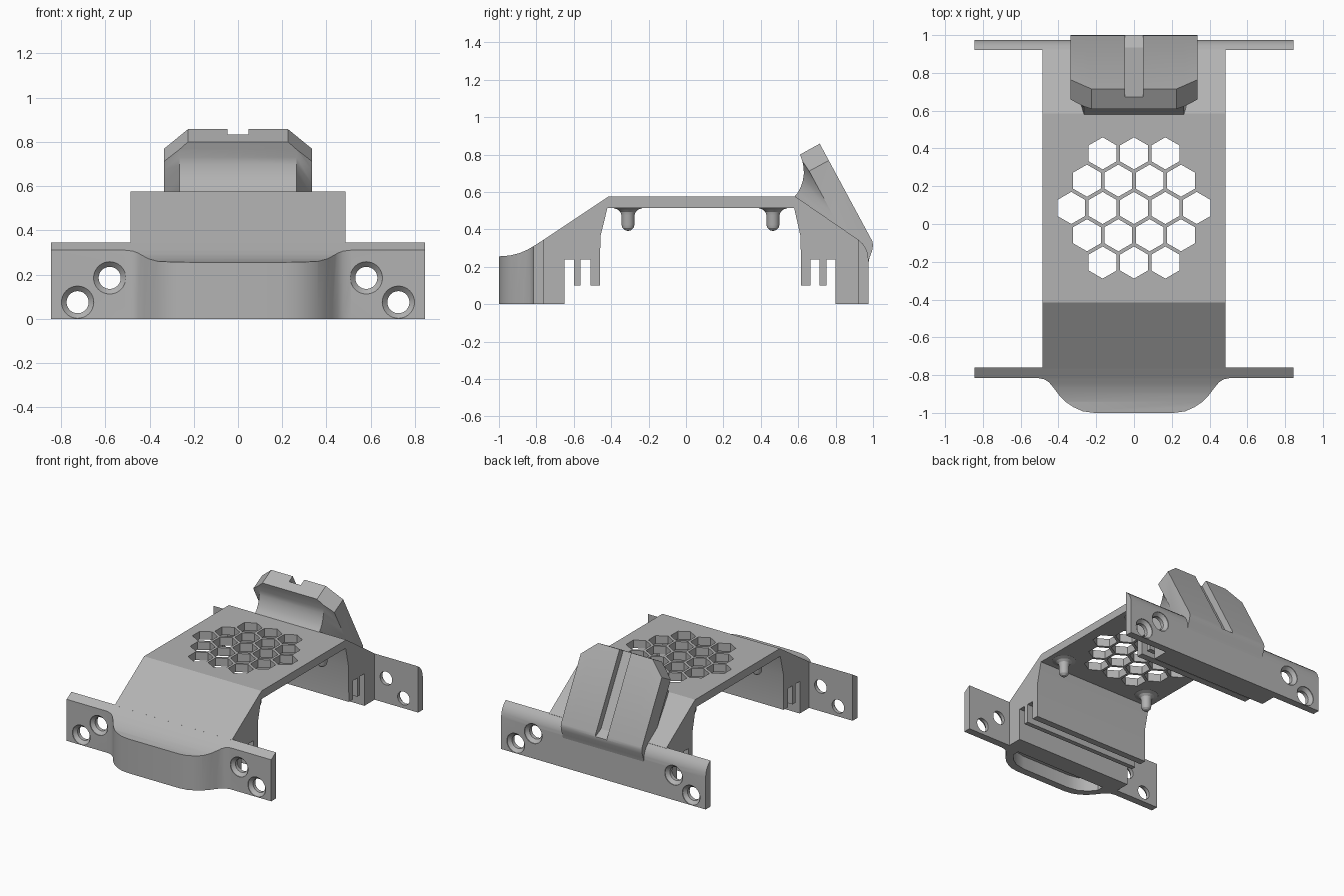
import bpy, bmesh, math
from mathutils import Vector, Matrix

cube = bpy.data.objects.get("Cube")
if cube:
    bpy.data.objects.remove(cube, do_unlink=True)

GREY = (0.45, 0.45, 0.45, 1)
mat = bpy.data.materials.new("plain grey")
mat.use_nodes = True
mat.diffuse_color = GREY
mat.node_tree.nodes["Principled BSDF"].inputs["Base Color"].default_value = GREY


def finish(bm, name):
    bmesh.ops.recalc_face_normals(bm, faces=bm.faces)
    me = bpy.data.meshes.new(name)
    bm.to_mesh(me)
    bm.free()
    me.materials.append(mat)
    ob = bpy.data.objects.new(name, me)
    bpy.context.collection.objects.link(ob)
    return ob


def loft(bm, rings):
    """Closed solid through rings with equal point counts."""
    loops = [[bm.verts.new(p) for p in ring] for ring in rings]
    n = len(loops[0])
    for a, b in zip(loops, loops[1:]):
        for i in range(n):
            j = (i + 1) % n
            bm.faces.new((a[i], a[j], b[j], b[i]))
    bm.faces.new(loops[0])
    bm.faces.new(loops[-1])


def side_solid(name, profile, half):
    """Extrude a (y, z) profile across x."""
    bm = bmesh.new()
    loft(bm, [[(x, y, z) for y, z in profile] for x in (-half, half)])
    return finish(bm, name)


def plan_solid(name, plan, z0, z1):
    """Extrude an (x, y) plan upward."""
    bm = bmesh.new()
    loft(bm, [[(x, y, z) for x, y in plan] for z in (z0, z1)])
    return finish(bm, name)


def boolean(ob, cutter, op="DIFFERENCE"):
    mod = ob.modifiers.new(cutter.name, "BOOLEAN")
    mod.operation, mod.object, mod.solver = op, cutter, "EXACT"
    cutter.hide_render = True
    bpy.context.view_layer.objects.active = ob
    bpy.ops.object.modifier_apply(modifier=mod.name)
    bpy.data.objects.remove(cutter, do_unlink=True)


def mirrored(half):
    return half + [(-x, y) for x, y in reversed(half)]


# Bridge body with slotted legs
def slots(ys):
    pts = []
    for k, y in enumerate(ys):
        low, high = (y, 0.1), (y, 0.24)
        pts += [low, high] if k % 2 == 0 else [high, low]
    return pts


front_leg = [(-0.46, 0.1)] + slots([-0.51, -0.565, -0.6]) + [(-0.65, 0.24), (-0.65, 0)]
rear_leg = [(0.615, 0.1)] + slots([0.665, 0.715, 0.75]) + [(0.8, 0.24), (0.8, 0)]
body_profile = ([(-0.765, 0), (-0.765, 0.342), (-0.415, 0.575), (0.585, 0.575),
                 (0.925, 0.342), (0.925, 0)] + rear_leg[::-1]
                + [(0.613, 0.36), (0.578, 0.515), (-0.42, 0.515), (-0.458, 0.36)] + front_leg)
body = side_solid("bridge_body", body_profile, 0.485)

# Honeycomb vent
bm = bmesh.new()
for row in range(-2, 3):
    count = 5 - abs(row)
    for i in range(count):
        cx, cy = (i - (count - 1) / 2) * 0.166, 0.085 + row * 0.1445
        ring = [(cx + 0.085 * math.sin(k * math.pi / 3),
                 cy + 0.085 * math.cos(k * math.pi / 3)) for k in range(6)]
        loft(bm, [[(x, y, z) for x, y in ring] for z in (0.45, 0.65)])
boolean(body, finish(bm, "vent_cutter"))

# Front flange with rounded bumper, shaped by plan and side profile
bulge = [(0.51, -0.815), (0.475, -0.822), (0.45, -0.838), (0.425, -0.868), (0.395, -0.908),
         (0.36, -0.943), (0.32, -0.97), (0.27, -0.992), (0.21, -1.0)]
front = plan_solid("front_flange", mirrored([(0.845, -0.76), (0.845, -0.815)] + bulge), 0, 0.4)
top_curve = [(-0.76, 0.345), (-0.79, 0.326), (-0.815, 0.31), (-0.85, 0.29),
             (-0.89, 0.273), (-0.94, 0.26), (-1.02, 0.254)]
boolean(front, side_solid("bumper_profile", [(-0.7, -0.1), (-0.7, 0.345)] + top_curve
                          + [(-1.02, -0.1)], 1), "INTERSECT")
pocket = [(0.38, -0.79), (0.38, -0.84), (0.34, -0.89), (0.28, -0.93), (0.2, -0.945)]
boolean(front, plan_solid("pocket_cutter", mirrored(pocket), -0.1, 0.1))

# Rear flange with rounded top edge
rear = side_solid("rear_flange", [(0.92, 0), (0.975, 0), (0.975, 0.24), (0.972, 0.27),
                                  (0.962, 0.298), (0.945, 0.323), (0.92, 0.345)], 0.845)


# Countersunk screw holes
def screw_cutter(face_y, inward):
    bm = bmesh.new()
    for sx in (-1, 1):
        for x, z in ((0.725, 0.075), (0.58, 0.185)):
            rings = []
            for depth, r in ((-0.02, 0.073), (0.005, 0.073), (0.028, 0.05), (0.12, 0.05)):
                rings.append([(sx * x + r * math.cos(a), face_y + inward * depth,
                               z + r * math.sin(a))
                              for a in (k * math.tau / 32 for k in range(32))])
            loft(bm, rings)
    return finish(bm, "screw_cutter")


boolean(front, screw_cutter(-0.815, 1))
boolean(rear, screw_cutter(0.975, -1))

# Leaning hook arm, tapered in front of its side faces
curve = [(0.61, 0.8), (0.622, 0.765), (0.629, 0.73), (0.63, 0.695), (0.625, 0.66),
         (0.612, 0.622), (0.597, 0.595), (0.58, 0.575)]
back = [(0.62, 0.5), (0.92, 0.22), (0.975, 0.22), (0.982, 0.25), (0.995, 0.285),
        (1.0, 0.315), (0.997, 0.335), (0.715, 0.858)]
side = [(0.61 + 0.22 * (0.8 - z) / 0.225, 0.8 - 0.405 * (0.8 - z) / 0.225) for y, z in curve]
bm = bmesh.new()
loft(bm, [[(x, y, z) for y, z in pts + back] for x, pts in
          ((-0.335, side), (-0.265, curve), (0.265, curve), (0.335, side))])
down = Vector((0, 0.477, -0.879))
for sx in (-1, 1):
    cut = bmesh.ops.bisect_plane(
        bm, geom=bm.verts[:] + bm.edges[:] + bm.faces[:], plane_co=(sx * 0.225, 0.715, 0.858),
        plane_no=Vector((sx * 0.102, 0, 0)) - down * 0.11, clear_outer=True)
    bmesh.ops.holes_fill(bm, edges=[e for e in cut["geom_cut"]
                                    if isinstance(e, bmesh.types.BMEdge)], sides=0)
arm = finish(bm, "hook_arm")

# Groove down the back of the arm
groove = [(0.671, 0.835), (0.935, 0.348), (1.03, 0.3), (1.1, 0.4), (0.75, 0.95), (0.6, 0.966)]
boolean(arm, side_solid("groove_cutter", groove, 0.048))

# Locating pins under the deck: flared base, rounded tip
outline = [(0.085, 0.52), (0.08, 0.514), (0.055, 0.506), (0.04, 0.492), (0.035, 0.475),
           (0.035, 0.425), (0.03, 0.408), (0.018, 0.396), (0.004, 0.392)]
pins = []
for sx in (-1, 1):
    for place, y in (("front", -0.31), ("rear", 0.465)):
        bm = bmesh.new()
        loft(bm, [[(sx * 0.37 + r * math.cos(k * math.tau / 24),
                    y + r * math.sin(k * math.tau / 24), z) for k in range(24)]
                  for r, z in outline])
        pins.append(finish(bm, f"{place}_{'left' if sx > 0 else 'right'}_pin"))

# Smooth curves, crisp edges
bpy.ops.object.select_all(action="DESELECT")
for ob in [body, front, rear, arm] + pins:
    ob.select_set(True)
bpy.context.view_layer.objects.active = body
bpy.ops.object.shade_smooth_by_angle(angle=math.radians(25))
